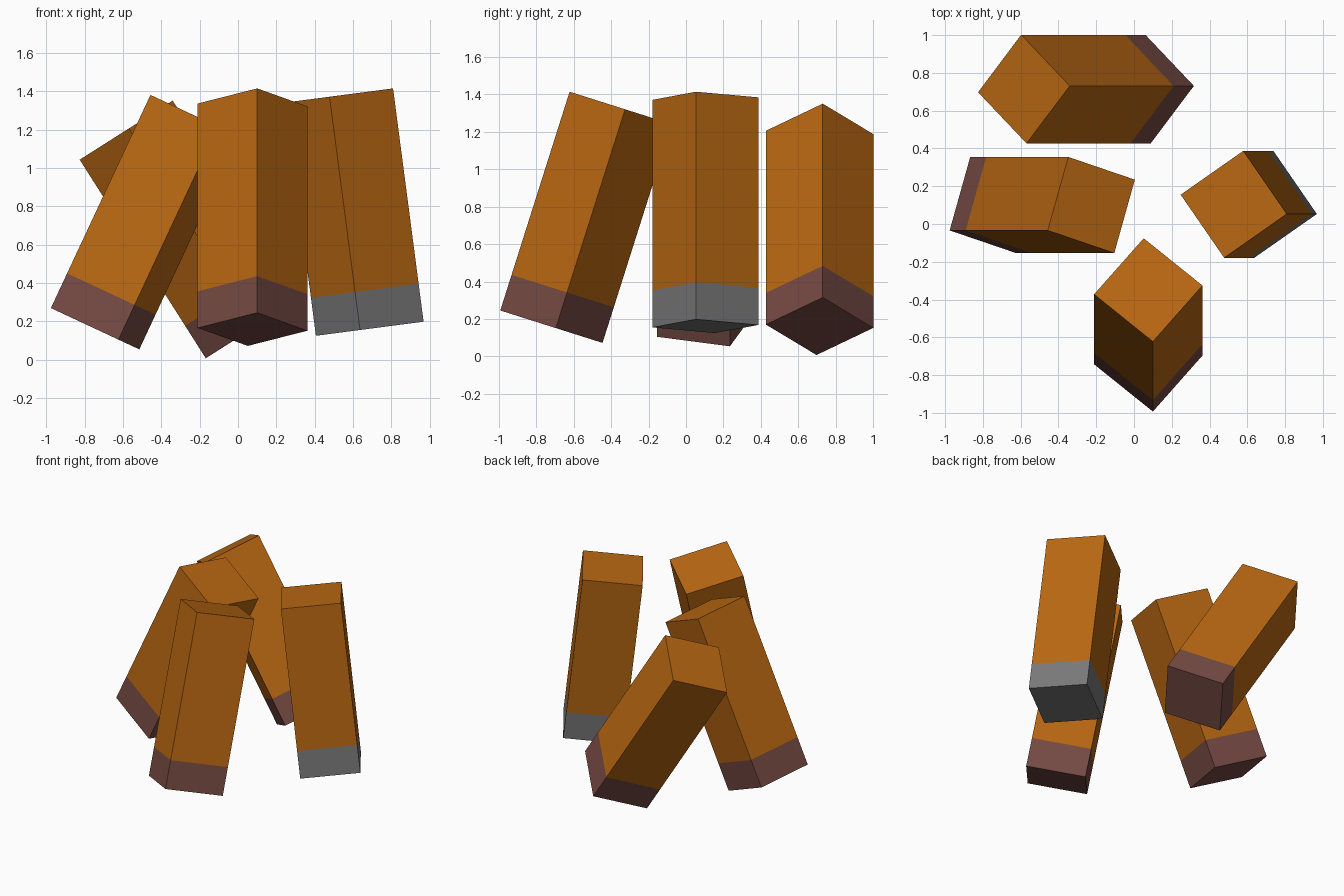
import bpy, bmesh
from mathutils import Vector, Matrix

if "Cube" in bpy.data.objects:
    bpy.data.objects.remove(bpy.data.objects["Cube"])

WIDTH, LENGTH, TIP = 0.407, 1.227, 0.163   # square post, tip is a share of its length


def material(name, rgb):
    m = bpy.data.materials.new(name)
    m.diffuse_color = (*rgb, 1.0)
    m.use_nodes = True
    m.node_tree.nodes["Principled BSDF"].inputs["Base Color"].default_value = m.diffuse_color
    return m


orange = material("orange_brown", (0.48, 0.135, 0.006))
brown = material("dark_brown", (0.18, 0.068, 0.056))
grey = material("grey", (0.19, 0.19, 0.19))


def leg(name, foot, up, side, tip_material):
    """Leaning square post from one foot corner, its long axis and one side direction."""
    up = Vector(up).normalized()
    side = Vector(side)
    side = (side - up * side.dot(up)).normalized()
    other = up.cross(side)
    bm = bmesh.new()
    bmesh.ops.create_cube(bm, size=1, matrix=Matrix.Translation((0.5, 0.5, 0.5)))
    # cut the coloured tip
    bmesh.ops.bisect_plane(bm, geom=bm.verts[:] + bm.edges[:] + bm.faces[:],
                           plane_co=(0, 0, TIP), plane_no=(0, 0, 1))
    for f in bm.faces:
        f.material_index = int(f.calc_center_median().z < TIP)
    axes = Matrix((side * WIDTH, other * WIDTH, up * LENGTH)).transposed()
    bm.transform(Matrix.Translation(foot) @ axes.to_4x4())
    bmesh.ops.recalc_face_normals(bm, faces=bm.faces[:])
    mesh = bpy.data.meshes.new(name)
    bm.to_mesh(mesh)
    bm.free()
    mesh.materials.append(orange)
    mesh.materials.append(tip_material)
    bpy.context.collection.objects.link(bpy.data.objects.new(name, mesh))


# four legs leaning toward the middle
leg("front_leg", (0.10, -0.993, 0.245), (0, 0.371, 1.171), (0.264, 0.299, -0.093), brown)
leg("right_leg", (0.968, 0.053, 0.198), (-0.159, 0, 1.215), (-0.228, 0.331, -0.030), grey)
leg("left_leg", (-0.976, -0.034, 0.269), (0.519, 0, 1.111), (0.352, -0.120, -0.164), brown)
leg("back_leg", (0.317, 0.731, 0.315), (-0.657, 0, 1.035), (-0.255, 0.269, -0.162), brown)
